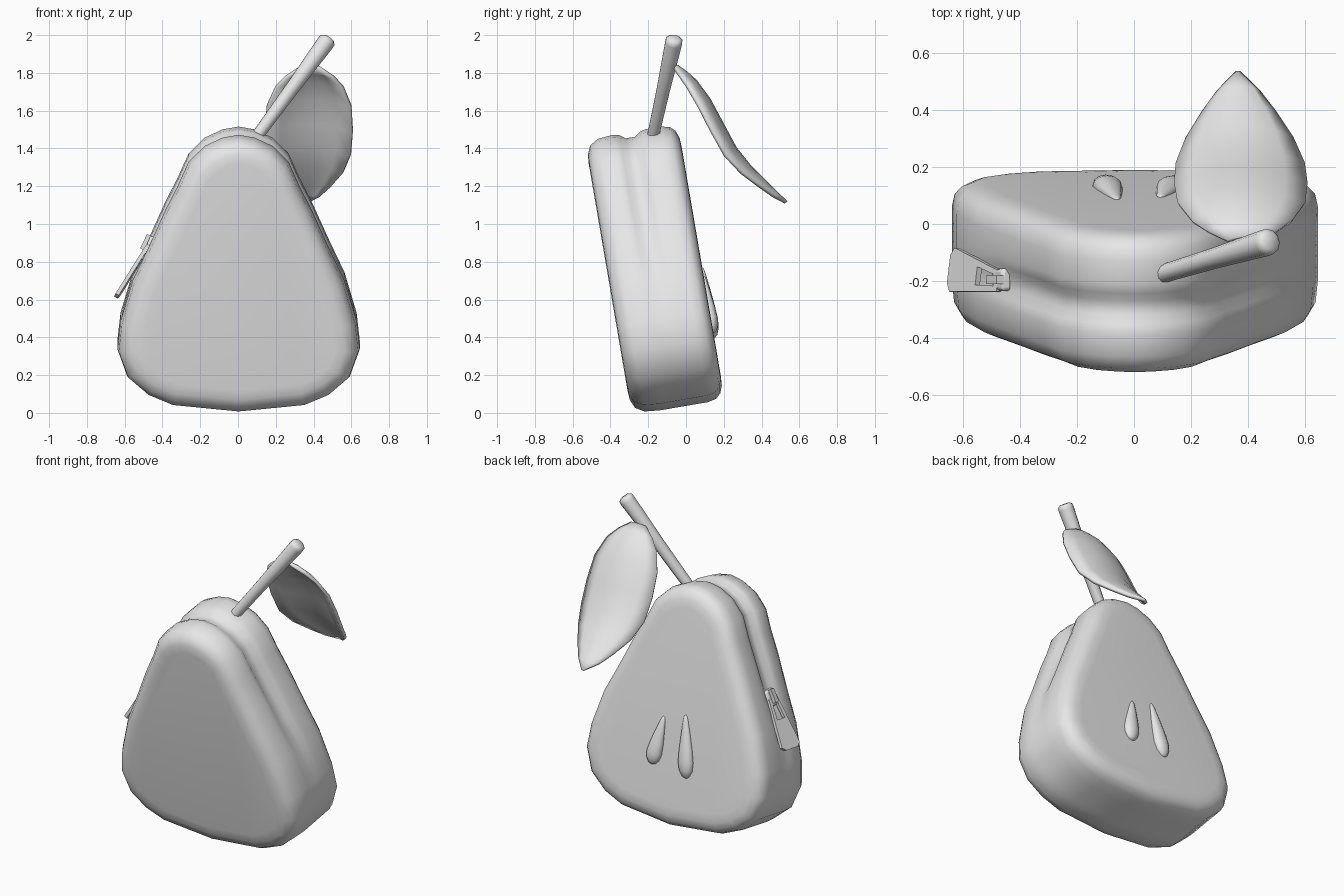
import bpy, bmesh, math
from mathutils import Vector, Matrix

if "Cube" in bpy.data.objects:
    bpy.data.objects.remove(bpy.data.objects["Cube"])

grey = bpy.data.materials.new("soft_grey")
grey.diffuse_color = (0.8, 0.8, 0.8, 1)
grey.use_nodes = True
grey.node_tree.nodes["Principled BSDF"].inputs["Base Color"].default_value = grey.diffuse_color

# Tilted frame of the pouch: leans toward the front
FRAME = Matrix.Translation((0.003, -0.041, 0.03)) @ Matrix.Rotation(math.radians(9.7), 4, 'X')


def make(name, verts, faces, matrix=Matrix(), angle=40):
    bm = bmesh.new()
    vs = [bm.verts.new(matrix @ Vector(v)) for v in verts]
    for f in faces:
        bm.faces.new([vs[i] for i in f])
    bmesh.ops.recalc_face_normals(bm, faces=bm.faces)
    me = bpy.data.meshes.new(name)
    bm.to_mesh(me)
    bm.free()
    me.materials.append(grey)
    ob = bpy.data.objects.new(name, me)
    bpy.context.collection.objects.link(ob)
    bpy.context.view_layer.objects.active = ob
    ob.select_set(True)
    bpy.ops.object.shade_smooth_by_angle(angle=math.radians(angle))
    ob.select_set(False)
    return ob


def loft(name, rings, matrix=Matrix(), angle=40):
    """Skin a list of equal closed rings and cap both ends."""
    n, k = len(rings[0]), len(rings)
    verts = [p for r in rings for p in r]
    faces = [(r * n + i, r * n + (i + 1) % n, (r + 1) * n + (i + 1) % n, (r + 1) * n + i)
             for r in range(k - 1) for i in range(n)]
    faces += [tuple(range(n)), tuple(range((k - 1) * n, k * n))]
    return make(name, verts, faces, matrix, angle)


def bar(name, a, b, wa, wb, thick, side):
    """Flat tapered plate from a to b, its width along side."""
    a, b, side = Vector(a), Vector(b), Vector(side).normalized()
    nrm = (b - a).cross(side).normalized() * thick / 2
    rings = [[p + side * w + nrm, p - side * w + nrm, p - side * w - nrm, p + side * w - nrm]
             for p, w in ((a, wa), (b, wb))]
    return loft(name, rings, angle=20)


# Pouch body: pear outline lofted through the depth, with a zip groove near the top
half = [(0.085, 1.465), (0.18, 1.42), (0.265, 1.335), (0.32, 1.21), (0.386, 1.08), (0.475, 0.88),
        (0.56, 0.70), (0.625, 0.48), (0.642, 0.33), (0.59, 0.185), (0.48, 0.09), (0.35, 0.035)]
outline = [Vector(p) for p in [(0, 1.48)] + half + [(0, 0)] + [(-x, z) for x, z in reversed(half)]]
count = len(outline)
normals = []
for i in range(count):
    e1 = (outline[i] - outline[i - 1]).normalized()
    e2 = (outline[(i + 1) % count] - outline[i]).normalized()
    t = (e1 + e2).normalized()
    normals.append(Vector((-t.y, t.x)))

# depth, inset, groove depth
profile = [(-.25, .13, 0), (-.246, .08, 0), (-.226, .035, 0), (-.18, .008, 0), (-.10, 0, 0),
           (-.065, 0, .008), (-.035, 0, .03), (.015, 0, .03), (.045, 0, .008), (.08, 0, 0),
           (.16, 0, 0), (.205, .01, 0), (.232, .035, 0), (.247, .075, 0), (.25, .125, 0)]
rings = []
for d, inset, groove in profile:
    ring = []
    for p, n in zip(outline, normals):
        fade = min(1, max(0, (p.y - 0.55) / 0.5))
        # normals of a clockwise outline point outward
        q = p - n * (inset + groove * fade)
        ring.append((q.x, d, q.y))
    rings.append(ring)
loft("pouch_body", rings, FRAME, 50)

# Stem
a, b = Vector((0.09, -0.178, 1.45)), Vector((0.475, -0.062, 1.975))
axis = (b - a).normalized()
rot = axis.to_track_quat('Z', 'Y').to_matrix()
length = (b - a).length
rings = [[a + rot @ Vector((r * math.cos(k * math.tau / 10), r * math.sin(k * math.tau / 10), h))
          for k in range(10)]
         for h, r in ((0, .032), (length * .5, .037), (length - .02, .047), (length, .045), (length + .012, .03))]
loft("stem", rings, angle=50)

# Leaf: drooping sheet with its edges curved under
rows = [(-.05, 1.835, .05), (0, 1.80, .12), (.05, 1.755, .175), (.12, 1.66, .22), (.19, 1.53, .23),
        (.26, 1.40, .222), (.34, 1.30, .185), (.42, 1.22, .125), (.48, 1.16, .07), (.53, 1.115, .004)]
cols = 7
verts = []
for y, z, w in rows:
    for c in range(cols):
        s = 2 * c / (cols - 1) - 1
        drop = .065 * s * s * w / .23
        verts.append((.38 - .015 * max(0, y) / .53 + s * w, y - .82 * drop, z - .57 * drop))
faces = [(r * cols + c, r * cols + c + 1, (r + 1) * cols + c + 1, (r + 1) * cols + c)
         for r in range(len(rows) - 1) for c in range(cols - 1)]
leaf = make("leaf", verts, faces, angle=60)
mod = leaf.modifiers.new("thickness", 'SOLIDIFY')
mod.thickness = 0.02
mod.offset = 0

# Seeds: flattened teardrops on the back, leaning together at the top
for name, x, u, size, lean in (("seed_large", -.085, .52, .38, 7), ("seed_small", .115, .51, .31, -10)):
    m = FRAME @ Matrix.Translation((x, .25, u)) @ Matrix.Rotation(math.radians(lean), 4, 'Y')
    rings = []
    for h, r in ((-.5, .008), (-.47, .026), (-.38, .045), (-.25, .052), (-.05, .045),
                 (.2, .031), (.4, .018), (.48, .01), (.5, .003)):
        rings.append([(r * math.cos(k * math.tau / 12), .7 * r * math.sin(k * math.tau / 12), h * size)
                      for k in range(12)])
    loft(name, rings, m, 60)

# Zip slider: small rounded block with a loop
top, low = Vector((-.475, -.2, .885)), Vector((-.642, -.158, .615))
slider = bar("zip_slider", (-.445, -.195, .93), (-.485, -.195, .835), .04, .036, .04, (0, 1, 0))
bevel = slider.modifiers.new("rounding", 'BEVEL')
bevel.width = .012
bevel.segments = 2
bar("slider_loop", (-.468, -.195, .94), (-.505, -.195, .865), .015, .015, .03, (0, 1, 0))

# Zip pull: tapered plate with a slot at its upper end
side = Vector((.12, 1, .08))
run = low - top
unit = side.normalized()
mid = top + run * .42
for sgn, name in ((-1, "pull_rail_front"), (1, "pull_rail_back")):
    bar(name, top + unit * .028 * sgn, mid + unit * .044 * sgn, .01, .012, .02, side)
bar("pull_top", top - run * .03, top + run * .05, .036, .038, .02, side)
bar("pull_plate", mid, top + run * .93, .056, .078, .02, side)
bar("pull_end", top + run * .93, low, .078, .05, .02, side)
